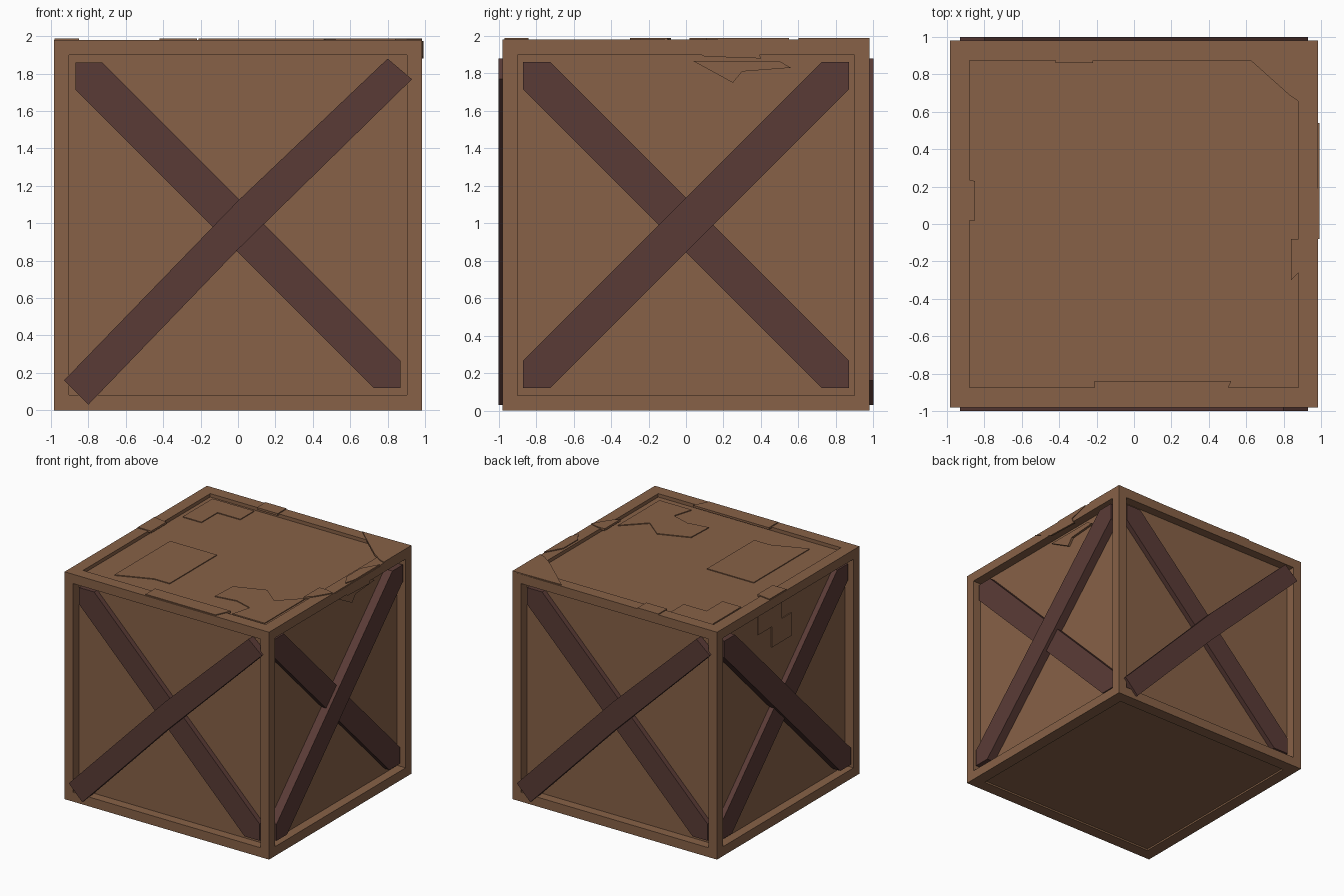
import bpy, bmesh
from mathutils import Vector

if "Cube" in bpy.data.objects:
    bpy.data.objects.remove(bpy.data.objects["Cube"])

HX, HY, TOP = 0.985, 0.98, 1.98       # half sizes of the frame and its height
DEEP = 0.08                           # recess of the side panels


def material(name, rgb):
    m = bpy.data.materials.new(name)
    m.diffuse_color = (*rgb, 1)
    m.use_nodes = True
    m.node_tree.nodes["Principled BSDF"].inputs["Base Color"].default_value = m.diffuse_color
    return m


wood = material("warm brown wood", (0.242, 0.120, 0.063))
dark = material("dark brown wood", (0.102, 0.0437, 0.0369))

# Each side: origin, horizontal, vertical and outward directions
X, Y, Z = Vector((1, 0, 0)), Vector((0, 1, 0)), Vector((0, 0, 1))
FACES = {
    "front": (-Y * HY, X, Z, -Y),
    "right": (X * HX, Y, Z, X),
    "back": (Y * HY, -X, Z, Y),
    "left": (-X * HX, -Y, Z, -X),
    "top": (Z * TOP, X, Y, Z),
}


def finish(name, bm, mat):
    bmesh.ops.recalc_face_normals(bm, faces=bm.faces)
    me = bpy.data.meshes.new(name)
    bm.to_mesh(me)
    bm.free()
    me.materials.append(mat)
    ob = bpy.data.objects.new(name, me)
    bpy.context.collection.objects.link(ob)
    return ob


def slab(name, face, pts, d0, d1, mat):
    """Prism of a 2D outline on a side, between two heights from the frame surface."""
    o, u, v, n = FACES[face]
    bm = bmesh.new()
    f = bm.faces.new([bm.verts.new(o + u * a + v * b + n * d0) for a, b in pts])
    ext = bmesh.ops.extrude_face_region(bm, geom=[f], use_keep_orig=True)
    vs = [g for g in ext["geom"] if isinstance(g, bmesh.types.BMVert)]
    bmesh.ops.translate(bm, verts=vs, vec=n * (d1 - d0))
    return finish(name, bm, mat)


# Crate body: a box with a recessed panel in every side
bm = bmesh.new()
bmesh.ops.create_cube(bm, size=1)
for v in bm.verts:
    v.co = Vector((v.co.x * 2 * HX, v.co.y * 2 * HY, (v.co.z + 0.5) * TOP))
bm.normal_update()
for f in list(bm.faces):
    n = f.normal.copy()
    side = abs(n.z) < 0.5
    width, depth = (0.115, DEEP) if side else (0.148, 0.03 if n.z > 0 else 0.015)
    bmesh.ops.inset_individual(bm, faces=[f], thickness=width)
    new = bmesh.ops.extrude_discrete_faces(bm, faces=[f])["faces"][0]
    bmesh.ops.translate(bm, verts=new.verts, vec=-n * depth)
finish("crate_body", bm, wood)

# Crossed braces on the four sides
P, C, E = 0.87, 0.99, 0.145           # panel half size, centre height, corner cut


def corner_brace(s):
    pts = [(-P, -P), (-P + E, -P), (P, P - E), (P, P), (P - E, P), (-P, -P + E)]
    return [(s * a, C + b) for a, b in pts]


def long_brace():
    a, b, c, d = 0.93, 0.80, 0.81, 0.94
    return [(-a, C - c - 0.02), (-b, C - d - 0.02), (0.0, C - 0.13),
            (a, c + C - 0.03), (b, d + C - 0.05), (0.0, C + 0.13)]


for side in ("front", "right", "back", "left"):
    s = 1 if side == "left" else -1
    slab(side + "_lower_brace", side, corner_brace(s), -DEEP - 0.01, -0.035, dark)
    if side in ("front", "back"):
        slab(side + "_upper_brace", side, long_brace(), -0.045, 0.02, dark)
    else:
        slab(side + "_upper_brace", side, corner_brace(-s), -DEEP - 0.01, -0.005, dark)

# Thin worn patches on the top panel
panel_patches = [
    [(-0.66, 0.01), (-0.21, 0.01), (-0.21, -0.64), (-0.36, -0.64), (-0.66, -0.76)],
    [(-0.84, 0.44), (-0.66, 0.44), (-0.66, 0.66), (-0.44, 0.66), (-0.44, 0.85), (-0.84, 0.85)],
    [(0.83, -0.25), (0.65, -0.43), (0.49, -0.30), (0.23, -0.40), (0.22, -0.63),
     (0.41, -0.60), (0.57, -0.65), (0.52, -0.82), (0.83, -0.82)],
]
for i, pts in enumerate(panel_patches):
    slab(f"top_panel_patch_{i + 1}", "top", pts, -0.035, -0.023, wood)

# Splinters raised from the top frame
frame_chips = [
    [(-0.42, 0.86), (-0.22, 0.86), (-0.22, 0.98), (-0.42, 0.98)],
    [(-0.98, 0.02), (-0.85, 0.02), (-0.85, 0.23), (-0.98, 0.25)],
    [(0.52, 0.97), (0.64, 0.86), (0.83, 0.69), (0.93, 0.62), (0.985, 0.60), (0.985, 0.98)],
    [(0.985, 0.55), (0.90, 0.40), (0.90, 0.20), (0.96, 0.11), (0.985, 0.2)],
    [(0.84, -0.30), (0.84, -0.08), (0.91, -0.08), (0.985, -0.10), (0.90, -0.24)],
    [(-0.21, -0.97), (-0.21, -0.84), (0.52, -0.84), (0.46, -0.97)],
]
for i, pts in enumerate(frame_chips):
    slab(f"top_frame_chip_{i + 1}", "top", pts, -0.01, 0.008, wood)

# Chipped plates on the sides
slab("left_panel_patch", "left",
     [(-0.31, 1.84), (-0.31, 1.68), (-0.12, 1.68), (-0.12, 1.50), (0.15, 1.50),
      (0.15, 1.70), (0.02, 1.70), (0.02, 1.84)], -DEEP - 0.01, -DEEP + 0.008, wood)
slab("right_panel_splinter", "right",
     [(0.04, 1.865), (0.25, 1.75), (0.30, 1.81), (0.56, 1.83), (0.50, 1.865)],
     -DEEP - 0.01, -DEEP + 0.02, wood)
slab("right_frame_chip", "right",
     [(-0.08, 1.975), (0.10, 1.89), (0.40, 1.88), (0.38, 1.93), (0.54, 1.975)],
     -0.01, 0.006, wood)
